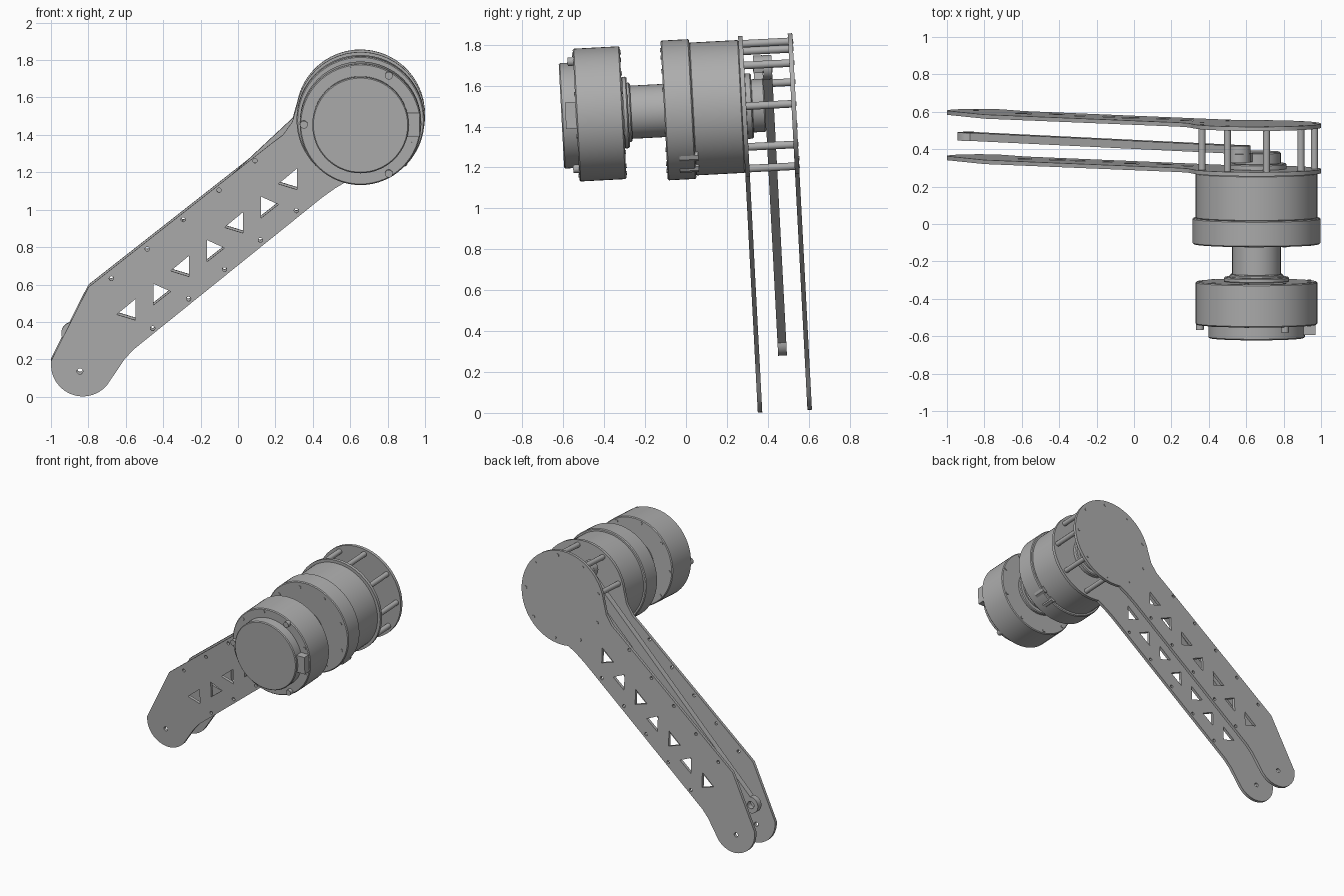
import bpy, bmesh
from math import sin, cos, radians, atan2
from mathutils import Matrix, Vector

cube = bpy.data.objects.get("Cube")
if cube:
    bpy.data.objects.remove(cube, do_unlink=True)

# One grey for the whole assembly
grey = bpy.data.materials.new("machined_grey")
grey.use_nodes = True
colour = (0.42, 0.42, 0.42, 1)
grey.diffuse_color = colour
grey.node_tree.nodes["Principled BSDF"].inputs["Base Color"].default_value = colour

# Joint frame: origin on the motor axis, leaning back slightly; y runs along the axis
FRAME = Matrix.Translation((0.655, 0, 1.484)) @ Matrix.Rotation(radians(3), 4, 'X')


def finish(name, mesh, matrix):
    mesh.materials.clear()
    mesh.materials.append(grey)
    for p in mesh.polygons:
        p.use_smooth = True
    mesh.set_sharp_from_angle(angle=radians(30))
    ob = bpy.data.objects.new(name, mesh)
    ob.matrix_world = matrix
    bpy.context.collection.objects.link(ob)
    return ob


def arc(cx, cz, r, a0, a1, n):
    angles = [radians(a0 + (a1 - a0) * i / n) for i in range(n + 1)]
    return [(cx + r * cos(a), cz + r * sin(a)) for a in angles]


def circle(cx, cz, r, n=16):
    return arc(cx, cz, r, 0, 360, n)[:-1]


def ring(radius, r, angles, n=14):
    return [circle(radius * cos(radians(a)), radius * sin(radians(a)), r, n) for a in angles]


def slab(name, loops, y0, y1):
    """Extrude closed outlines (inner loops become holes) from y0 to y1."""
    cu = bpy.data.curves.new(name, 'CURVE')
    cu.dimensions, cu.fill_mode = '2D', 'BOTH'
    cu.extrude = (y1 - y0) / 2
    for loop in loops:
        sp = cu.splines.new('POLY')
        sp.points.add(len(loop) - 1)
        for pt, (x, z) in zip(sp.points, loop):
            pt.co = (x, z, 0, 1)
        sp.use_cyclic_u = True
    tmp = bpy.data.objects.new(name + "_outline", cu)
    bpy.context.collection.objects.link(tmp)
    deps = bpy.context.evaluated_depsgraph_get()
    mesh = bpy.data.meshes.new_from_object(tmp.evaluated_get(deps))
    bpy.data.objects.remove(tmp, do_unlink=True)
    bm = bmesh.new()
    bm.from_mesh(mesh)
    bmesh.ops.remove_doubles(bm, verts=bm.verts, dist=1e-5)
    bmesh.ops.recalc_face_normals(bm, faces=bm.faces)
    bm.to_mesh(mesh)
    bm.free()
    place = Matrix.Translation((0, (y0 + y1) / 2, 0)) @ Matrix.Rotation(radians(90), 4, 'X')
    return finish(name, mesh, FRAME @ place)


def lathe(name, r, y0, y1, chamfer=0.006):
    """Chamfered round body on the motor axis."""
    bm = bmesh.new()
    prof = [(0, y0), (r - chamfer, y0), (r, y0 + chamfer), (r, y1 - chamfer), (r - chamfer, y1), (0, y1)]
    vs = [bm.verts.new((x, y, 0)) for x, y in prof]
    es = [bm.edges.new(pair) for pair in zip(vs, vs[1:])]
    bmesh.ops.spin(bm, geom=vs + es, cent=(0, 0, 0), axis=(0, 1, 0), angle=radians(360), steps=64)
    bmesh.ops.remove_doubles(bm, verts=bm.verts, dist=1e-5)
    bmesh.ops.recalc_face_normals(bm, faces=bm.faces)
    mesh = bpy.data.meshes.new(name)
    bm.to_mesh(mesh)
    bm.free()
    return finish(name, mesh, FRAME)


def local(points, dx=0.0, dz=0.0):
    return [(x + dx - 0.655, z + dz - 1.499) for x, z in points]


# Motor stack
lathe("front_cap", 0.258, -0.61, -0.53)
lathe("front_housing", 0.325, -0.538, -0.308)
lathe("collar", 0.175, -0.31, -0.283)
lathe("collar_lip", 0.145, -0.29, -0.268)
lathe("drive_shaft", 0.13, -0.28, -0.1)
lathe("motor_flange", 0.342, -0.107, 0.033)
lathe("motor_body", 0.325, 0.03, 0.275)
lathe("output_hub", 0.16, 0.29, 0.325)
lathe("output_boss", 0.13, 0.32, 0.387)

# Screws, tabs and connectors
tabs = [60, 180, 300]
all_screws = [20 + 40 * k for k in range(9)]
screws = [a for a in all_screws if a not in tabs]
slab("housing_screws", ring(0.3, 0.011, screws), -0.542, -0.53)
slab("housing_tabs", ring(0.303, 0.021, tabs), -0.566, -0.53)
slab("housing_back_screws", ring(0.3, 0.011, all_screws), -0.312, -0.304)
slab("flange_screws", ring(0.3, 0.011, all_screws), -0.111, -0.1)
slab("power_connector", [[(0.25, -0.065), (0.315, -0.065), (0.315, 0.065), (0.25, 0.065)]], -0.59, -0.53)
slab("flange_sockets", ring(0.322, 0.027, [-45, -61], 8), -0.045, 0.048)

# Arm plates: round hub, tapering neck, straight arm and round foot
outline = (arc(0.655, 1.499, 0.345, -100, 170, 36)
           + [(0.29, 1.47), (0.24, 1.4), (0.18, 1.355), (-0.8, 0.585)]
           + arc(-0.83, 0.17, 0.17, 172, 320, 14)
           + [(-0.65, 0.135), (-0.61, 0.195), (-0.56, 0.25), (0.45, 1.065), (0.52, 1.115)])
loops = [local(outline), local(circle(-0.845, 0.135, 0.016))]
for k in range(4):
    loops.append(local([(0.216, 1.138), (0.315, 1.22), (0.315, 1.108)], -0.288 * k, -0.233 * k))
for k in range(3):
    loops.append(local([(0.123, 1.07), (0.123, 0.955), (0.216, 1.028)], -0.288 * k, -0.233 * k))
for k in range(5):
    for x, z in ((-0.677, 0.632), (-0.456, 0.365)):
        loops.append(local(circle(x, z, 0.012, 12), 0.192 * k, 0.1575 * k))
slab("front_arm_plate", loops, 0.273, 0.295)
slab("back_arm_plate", loops, 0.516, 0.538)

# Spacers between the plates, left open where the arm leaves the hub
slab("plate_spacers", ring(0.31, 0.019, [0, 40, 80, 120, 160, 280, 320]), 0.28, 0.52)
slab("spacer_screws", ring(0.31, 0.011, [0, 40, 80, 120, 160, 200, 240, 280, 320]), 0.53, 0.541)


def link(name, a, b, r, y0, y1):
    """Bar with a pierced eye at each end."""
    d = Vector(b) - Vector(a)
    ang = atan2(d.y, d.x) * 180 / 3.14159265
    shape = arc(*a, r, ang + 40, ang + 320, 20) + arc(*b, r, ang - 140, ang + 140, 20)
    slab(name, [shape, circle(*a, r * 0.45), circle(*b, r * 0.45)], y0, y1)


# Push rod, its crank and the pin that joins them
crank_end = (-0.092, 0.185)
link("push_rod", (-1.54, -1.167), crank_end, 0.06, 0.387, 0.43)
link("crank", (0, 0), crank_end, 0.06, 0.34, 0.386)
slab("crank_pin", [circle(*crank_end, 0.028)], 0.338, 0.432)
